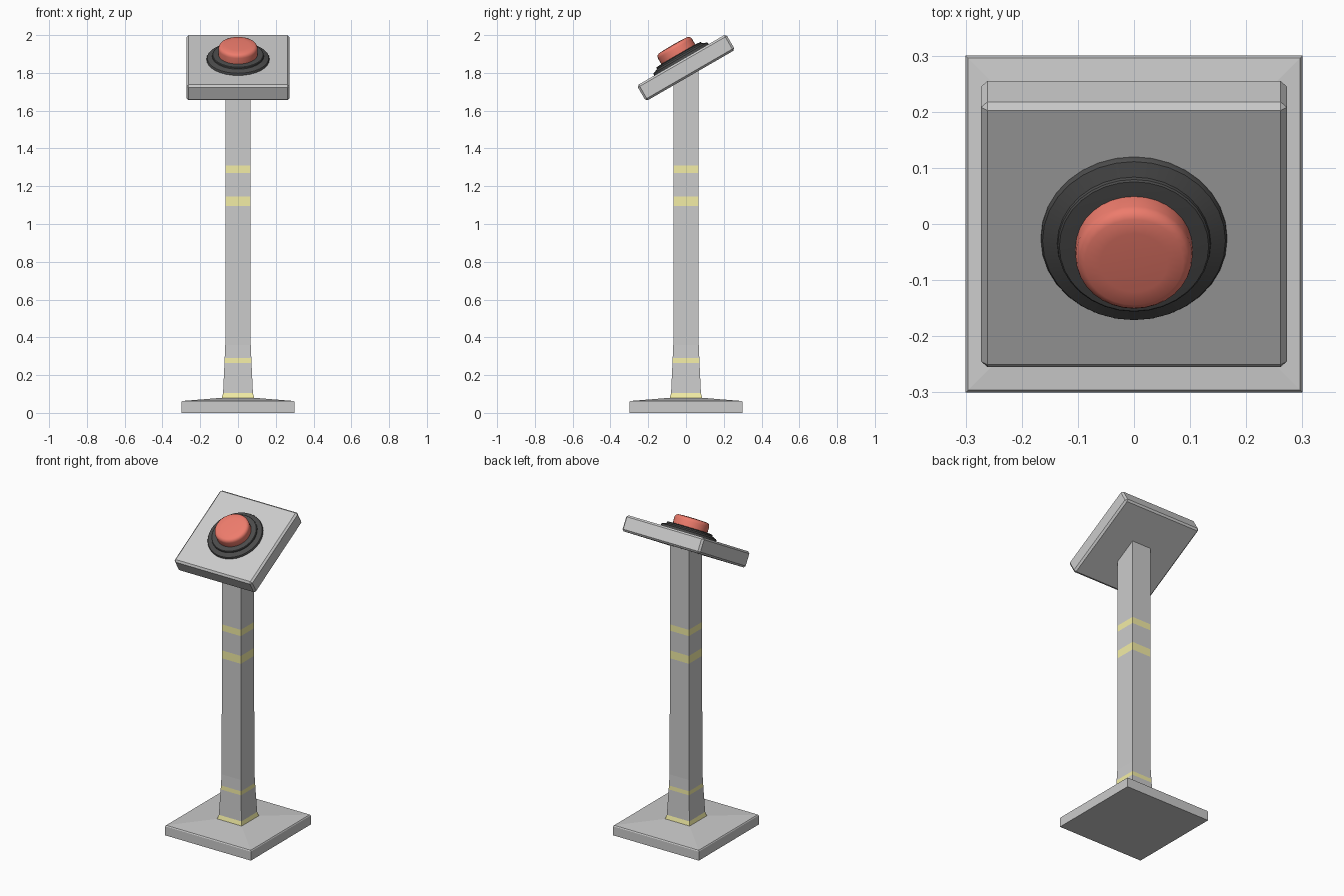
import bpy, bmesh, math
from mathutils import Matrix

if "Cube" in bpy.data.objects:
    bpy.data.objects.remove(bpy.data.objects["Cube"])

TILT = math.radians(30)
HEAD = Matrix.Translation((0, 0, 1.8275)) @ Matrix.Rotation(TILT, 4, 'X')


def material(name, rgb):
    m = bpy.data.materials.new(name)
    m.diffuse_color = (*rgb, 1)
    m.use_nodes = True
    m.node_tree.nodes["Principled BSDF"].inputs["Base Color"].default_value = m.diffuse_color
    return m


GREY = material("grey", (0.8, 0.8, 0.8))
DARK = material("dark_grey", (0.54, 0.54, 0.54))
YELLOW = material("yellow", (0.9, 0.85, 0.38))
BLACK = material("black", (0.07, 0.07, 0.07))
RED = material("red", (0.85, 0.2, 0.15))


def loft(name, profile, sides, mats, bands=None, matrix=Matrix(), smooth=False):
    """Stack rings of (half width or radius, height); bands gives a material per step."""
    bm = bmesh.new()
    k, phase = (math.sqrt(2), math.pi / 4) if sides == 4 else (1, 0)
    rings = []
    for r, z in profile:
        angles = [phase + i * math.tau / sides for i in range(sides)]
        rings.append([bm.verts.new((r * k * math.cos(a), r * k * math.sin(a), z)) for a in angles])
    for s, (lo, hi) in enumerate(zip(rings, rings[1:])):
        for i in range(sides):
            j = (i + 1) % sides
            f = bm.faces.new((lo[i], lo[j], hi[j], hi[i]))
            f.material_index = bands[s] if bands else 0
    bm.faces.new(rings[0][::-1])
    bm.faces.new(rings[-1])
    me = bpy.data.meshes.new(name)
    bm.to_mesh(me)
    bm.free()
    for m in mats:
        me.materials.append(m)
    ob = bpy.data.objects.new(name, me)
    bpy.context.collection.objects.link(ob)
    ob.matrix_world = matrix
    if smooth:
        bpy.ops.object.select_all(action='DESELECT')
        ob.select_set(True)
        bpy.context.view_layer.objects.active = ob
        bpy.ops.object.shade_smooth_by_angle(angle=math.radians(32))
    return ob


# Floor plate with a softened rim and a shallow pyramid top
loft("base", [(0.3, 0), (0.3, 0.057), (0.296, 0.063), (0.084, 0.08)], 4, [GREY])

# Square post with a flared foot and painted bands
loft("post",
     [(0.086, 0.079), (0.079, 0.105), (0.0715, 0.265), (0.0705, 0.29), (0.0675, 0.36),
      (0.0665, 1.095), (0.0665, 1.145), (0.0665, 1.27), (0.0665, 1.31), (0.0665, 1.82)],
     4, [GREY, YELLOW, DARK], [1, 2, 1, 0, 0, 1, 2, 1, 0])

# Tilted head plate with chamfered edges
bm = bmesh.new()
bmesh.ops.create_cube(bm, size=1, matrix=Matrix.Diagonal((0.545, 0.545, 0.096, 1)))
bmesh.ops.bevel(bm, geom=bm.edges[:], offset=0.011, segments=1, affect='EDGES')
mesh = bpy.data.meshes.new("head_plate")
bm.to_mesh(mesh)
bm.free()
mesh.materials.append(GREY)
plate = bpy.data.objects.new("head_plate", mesh)
bpy.context.collection.objects.link(plate)
plate.matrix_world = HEAD

# Stepped collar around the button
loft("button_collar",
     [(0.166, 0.046), (0.166, 0.055), (0.163, 0.06), (0.137, 0.070), (0.136, 0.077),
      (0.133, 0.08), (0.09, 0.083)], 32, [BLACK], matrix=HEAD, smooth=True)

# Push button with a rounded rim
loft("button",
     [(0.104, 0.078), (0.104, 0.117), (0.102, 0.125), (0.097, 0.132), (0.088, 0.137),
      (0.06, 0.139), (0.02, 0.14)], 32, [RED], matrix=HEAD, smooth=True)
